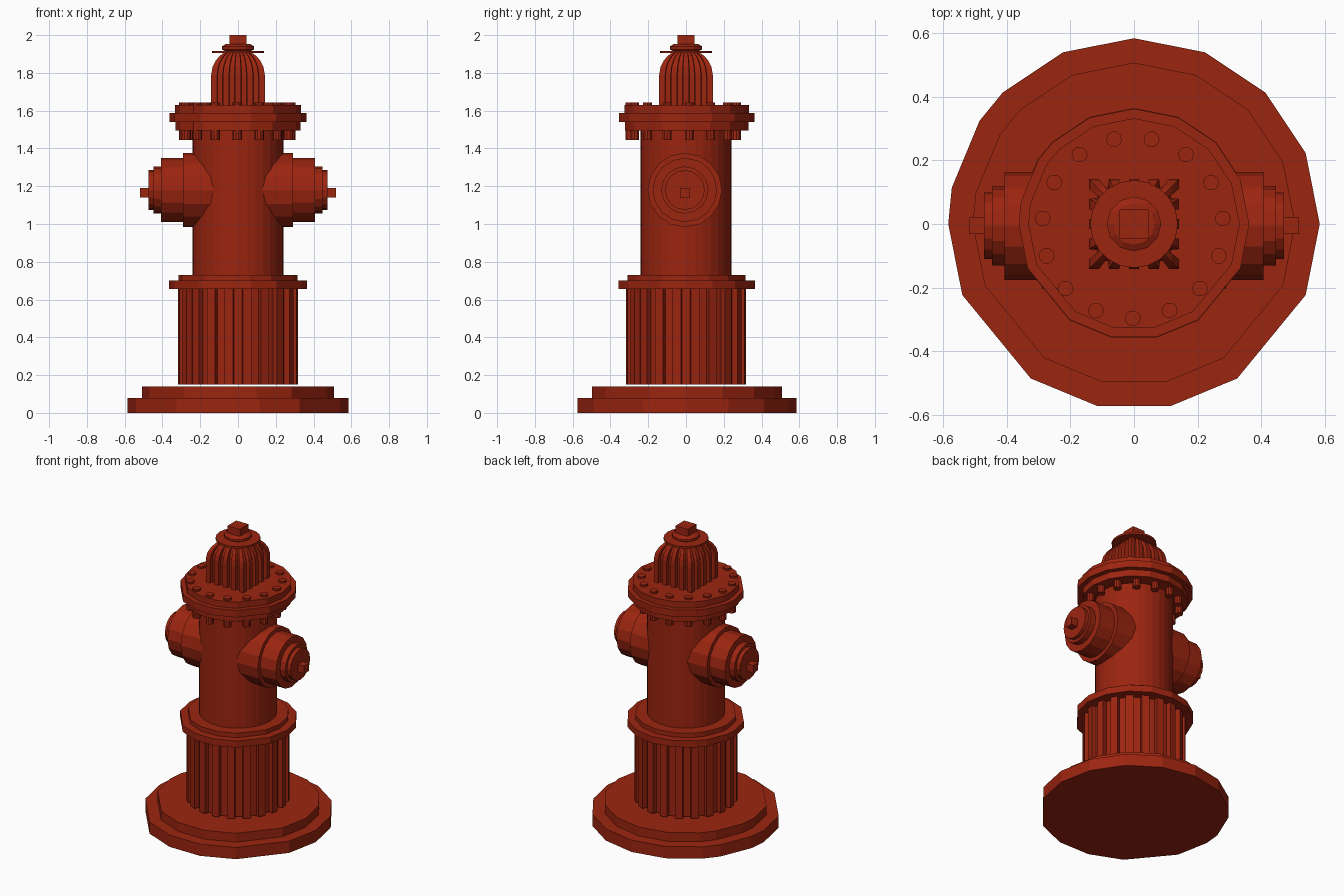
import bpy, bmesh, math
from mathutils import Matrix, Vector

if "Cube" in bpy.data.objects:
    bpy.data.objects.remove(bpy.data.objects["Cube"])

red = bpy.data.materials.new("hydrant red")
red.diffuse_color = (0.33, 0.018, 0.005, 1)
red.use_nodes = True
red.node_tree.nodes["Principled BSDF"].inputs["Base Color"].default_value = red.diffuse_color

# corners of the uneven low-poly discs, in 1/32 turns
DISC = [0, 2, 4, 6, 8, 10, 12, 13, 15, 16, 18, 21, 23, 25, 27, 30]


def finish(name, bm, matrix=None):
    if matrix:
        bm.transform(matrix)
    bmesh.ops.recalc_face_normals(bm, faces=bm.faces)
    me = bpy.data.meshes.new(name)
    bm.to_mesh(me)
    bm.free()
    me.materials.append(red)
    ob = bpy.data.objects.new(name, me)
    bpy.context.collection.objects.link(ob)
    return ob


def loft(name, rings, matrix=None):
    """Join equal-length rings of points and cap both ends."""
    bm = bmesh.new()
    loops = [[bm.verts.new(p) for p in ring] for ring in rings]
    n = len(loops[0])
    for a, b in zip(loops, loops[1:]):
        for i in range(n):
            j = (i + 1) % n
            bm.faces.new((a[i], a[j], b[j], b[i]))
    bm.faces.new(loops[0][::-1])
    bm.faces.new(loops[-1])
    return finish(name, bm, matrix)


def lathe(name, profile, angles, matrix=None):
    return loft(name, [[(r * math.cos(a), r * math.sin(a), z) for a in angles]
                       for r, z in profile], matrix)


def even(n, start=0.0):
    return [start + 2 * math.pi * i / n for i in range(n)]


def box(name, size, centre):
    bm = bmesh.new()
    bmesh.ops.create_cube(bm, size=1)
    return finish(name, bm, Matrix.Translation(centre) @ Matrix.Diagonal((*size, 1)))


disc = [math.pi * i / 16 for i in DISC]

# stepped base
lathe("base", [(0.585, 0), (0.585, 0.08), (0.508, 0.08), (0.508, 0.14)], disc)

# fluted lower column
flutes = 20
ring = []
for i in range(flutes):
    c = 2 * math.pi * (i + 0.5) / flutes
    for off, r in ((-0.26, 0.287), (-0.24, 0.318), (0.24, 0.318), (0.26, 0.287)):
        a = c + off * 2 * math.pi / flutes
        ring.append((r * math.cos(a), r * math.sin(a)))
loft("fluted_column", [[(x, y, z) for x, y in ring] for z in (0.15, 0.66)])

# collar, barrel and top flange
lathe("collar", [(0.365, 0.655), (0.365, 0.70), (0.315, 0.70), (0.315, 0.73)], disc)
lathe("barrel", [(0.24, 0.70), (0.24, 1.52)], even(32))
lathe("top_flange", [(0.33, 1.495), (0.33, 1.54), (0.363, 1.54), (0.363, 1.588),
                     (0.333, 1.588), (0.333, 1.63)], disc)

# bolts running through the flange
for a in even(15, -math.pi / 2):
    pos = (0.285 * math.cos(a) - 0.004, 0.285 * math.sin(a) - 0.012, 0)
    lathe("flange_bolt", [(0.025, 1.445), (0.025, 1.643)], even(10),
          Matrix.Translation(pos))

# ribbed square bonnet
half, ribs = 0.142, 5
cells = 2 * ribs - 1
side = []
for k in range(1, cells - 1, 2):
    t0, t1 = -1 + 2 * k / cells, -1 + 2 * (k + 1) / cells
    side += [(t0, -1), (t0 + 0.02, -0.82), (t1 - 0.02, -0.82), (t1, -1)]
side = [(-1, -1)] + side
plan = []
for q in range(4):
    rot = Matrix.Rotation(q * math.pi / 2, 2)
    plan += [rot @ Vector(p) * half for p in side]
loft("bonnet", [[(p.x * s, p.y * s, z) for p in plan] for z, s in
                ((1.62, 1), (1.79, 1), (1.83, 0.95), (1.865, 0.83),
                 (1.89, 0.68), (1.907, 0.52))])

# cap plate, boss and operating nut
lathe("cap_plate", [(0.138, 1.904), (0.138, 1.917)], even(20))
lathe("cap_boss", [(0.07, 1.917), (0.086, 1.925), (0.086, 1.94), (0.065, 1.952)], even(12))
box("operating_nut", (0.092, 0.092, 0.06), (0, 0, 1.97))

# side outlets with stepped caps and nuts
for s, label in ((-1, "left"), (1, "right")):
    m = Matrix.Translation((0, -0.006, 1.18)) @ Matrix.Rotation(s * math.pi / 2, 4, 'Y')
    lathe(label + "_outlet", [(0.197, 0.05), (0.197, 0.29), (0.17, 0.29), (0.17, 0.408),
                              (0.125, 0.408), (0.125, 0.447), (0.105, 0.447),
                              (0.105, 0.473)], even(16), m)
    box(label + "_outlet_nut", (0.08, 0.052, 0.052), (s * 0.48, -0.006, 1.165))
